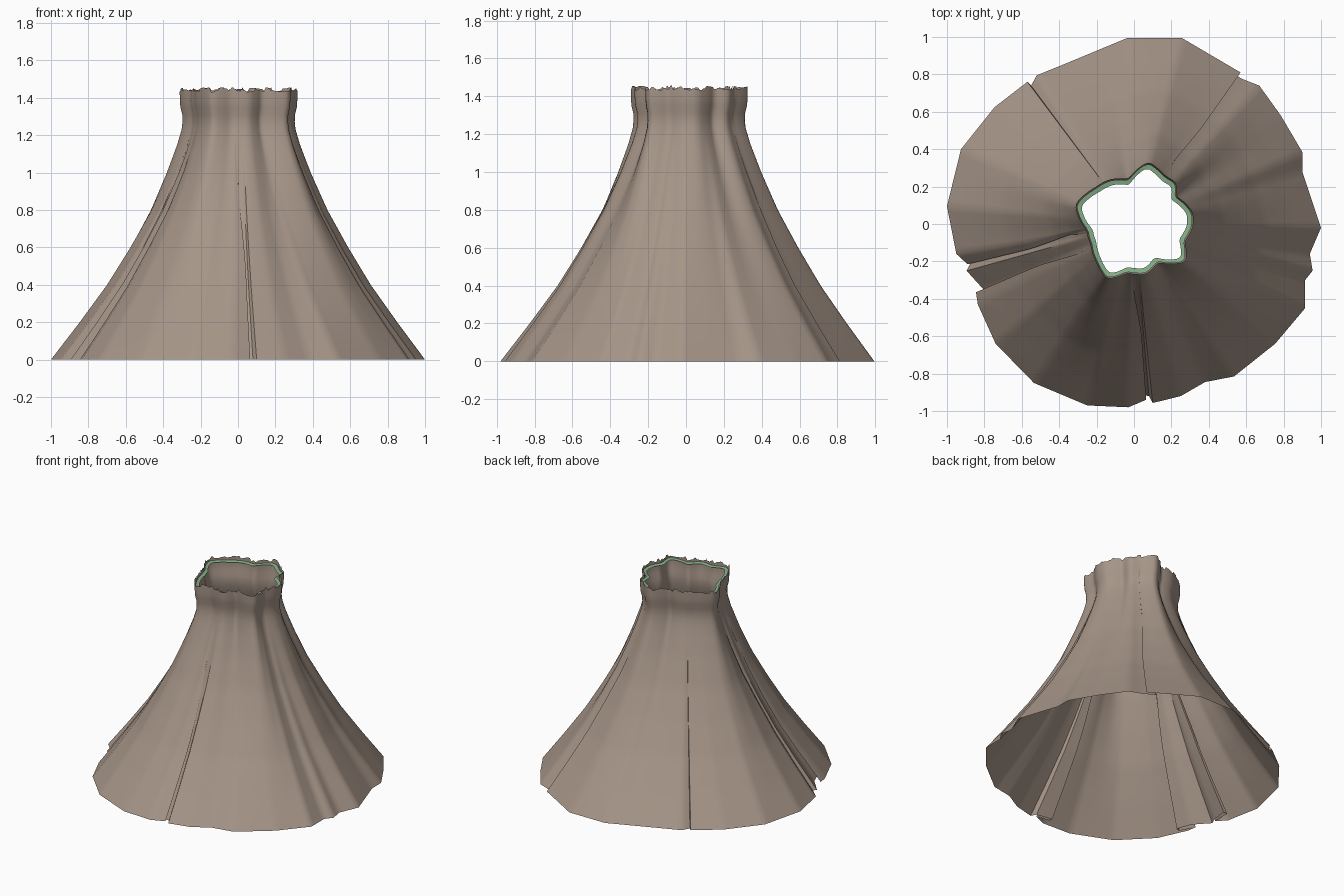
import bpy, math, random

if "Cube" in bpy.data.objects:
    bpy.data.objects.remove(bpy.data.objects["Cube"])

random.seed(4)

# Hem outline seen from above (counter-clockwise), with doubled-back pleats
HEM = [(1.0, -.02), (.90, .28), (.90, .385), (.785, .58), (.67, .74), (.58, .775),
       (.50, .82), (.51, .84), (.57, .81), (.255, .995), (-.035, .995), (-.36, .86),
       (-.52, .795), (-.55, .74), (-.57, .76), (-.745, .625), (-.925, .40), (-1.0, .095),
       (-.95, -.16), (-.89, -.215), (-.89, -.09), (-.86, -.09), (-.87, -.20), (-.895, -.25),
       (-.80, -.355), (-.76, -.46), (-.79, -.47), (-.845, -.365), (-.835, -.43), (-.74, -.64),
       (-.535, -.85), (-.25, -.97), (-.03, -.98), (.065, -.94), (-.04, -.925), (-.04, -.90),
       (.08, -.92), (.10, -.957), (.25, -.92), (.38, -.845), (.535, -.815), (.755, -.64),
       (.915, -.45), (.915, -.30), (.955, -.25), (.94, -.16)]

# Gathered waist outline: angle in degrees, radius
WAIST = [(-2, .31), (11, .315), (34, .262), (44, .31), (57, .30), (77, .335), (97, .235),
         (119, .265), (138, .28), (162, .325), (187, .25), (205, .25), (225, .28), (244, .322),
         (261, .258), (283, .27), (302, .235), (324, .338), (341, .28), (358, .31)]

# Side profile: height, blend from waist (0) to hem (1)
PROFILE = [(0, 1), (.2, .785), (.4, .58), (.6, .405), (.8, .245), (1.0, .115),
           (1.15, .03), (1.24, -.01), (1.30, -.015), (1.36, .008), (1.43, .01)]


def lerp_table(table, x):
    for (x0, y0), (x1, y1) in zip(table, table[1:]):
        if x <= x1:
            return y0 + (y1 - y0) * (x - x0) / (x1 - x0)
    return table[-1][1]


def waist_radius(a):
    d = (math.degrees(a) + 2) % 360 - 2
    return sum(lerp_table(WAIST, (d + o + 2) % 360 - 2) for o in (-3, 0, 3)) / 3


def smooth(a, b, x):
    t = min(1, max(0, (x - a) / (b - a)))
    return t * t * (3 - 2 * t)


# Resample the hem into polar points with continuous angles
polar, last = [], 0.0
for (x0, y0), (x1, y1) in zip(HEM, HEM[1:] + HEM[:1]):
    n = max(2, math.ceil(math.hypot(x1 - x0, y1 - y0) / .035))
    for i in range(n):
        x, y = x0 + (x1 - x0) * i / n, y0 + (y1 - y0) * i / n
        a = math.atan2(y, x)
        a += 2 * math.pi * round((last - a) / (2 * math.pi))
        polar.append((a, math.hypot(x, y)))
        last = a
unfolded = sorted(p[0] for p in polar)
N = len(polar)


def cloth_ring(z, inset=0.0):
    f = lerp_table(PROFILE, z)
    u = smooth(.45, 1.25, z)
    pts = []
    for (a, r), b in zip(polar, unfolded):
        ang = a + (b - a) * u
        w = waist_radius(ang)
        rad = w + (r - w) * f - inset
        pts.append((rad * math.cos(ang), rad * math.sin(ang), z))
    return pts


def make_loft(name, rings, material, angle):
    verts = [p for ring in rings for p in ring]
    faces = [(k * N + i, k * N + (i + 1) % N, (k + 1) * N + (i + 1) % N, (k + 1) * N + i)
             for k in range(len(rings) - 1) for i in range(N)]
    mesh = bpy.data.meshes.new(name)
    mesh.from_pydata(verts, [], faces)
    mesh.materials.append(material)
    obj = bpy.data.objects.new(name, mesh)
    bpy.context.collection.objects.link(obj)
    bpy.ops.object.select_all(action='DESELECT')
    obj.select_set(True)
    bpy.context.view_layer.objects.active = obj
    bpy.ops.object.shade_smooth_by_angle(angle=math.radians(angle))
    return obj


def make_material(name, rgb):
    m = bpy.data.materials.new(name)
    m.diffuse_color = (*rgb, 1)
    m.use_nodes = True
    m.node_tree.nodes["Principled BSDF"].inputs["Base Color"].default_value = m.diffuse_color
    return m


taupe = make_material("taupe_cloth", (.38, .30, .245))
green = make_material("soft_green", (.24, .43, .25))

# Draped skirt with a ragged upper edge
rings = [cloth_ring(1.43 * k / 36) for k in range(37)]
ragged, jag = [], 0
for i, (x, y, z) in enumerate(cloth_ring(1.43)):
    if i % 2 == 0:
        jag = random.uniform(.002, .026)
    ragged.append((x, y, z + jag))
rings[-1] = cloth_ring(1.42)
rings.append(ragged)
make_loft("draped_skirt", rings, taupe, 40)

# Green strip just inside the waist opening
make_loft("waist_lining", [cloth_ring(1.425, .008), cloth_ring(1.42, .034)], green, 40)
